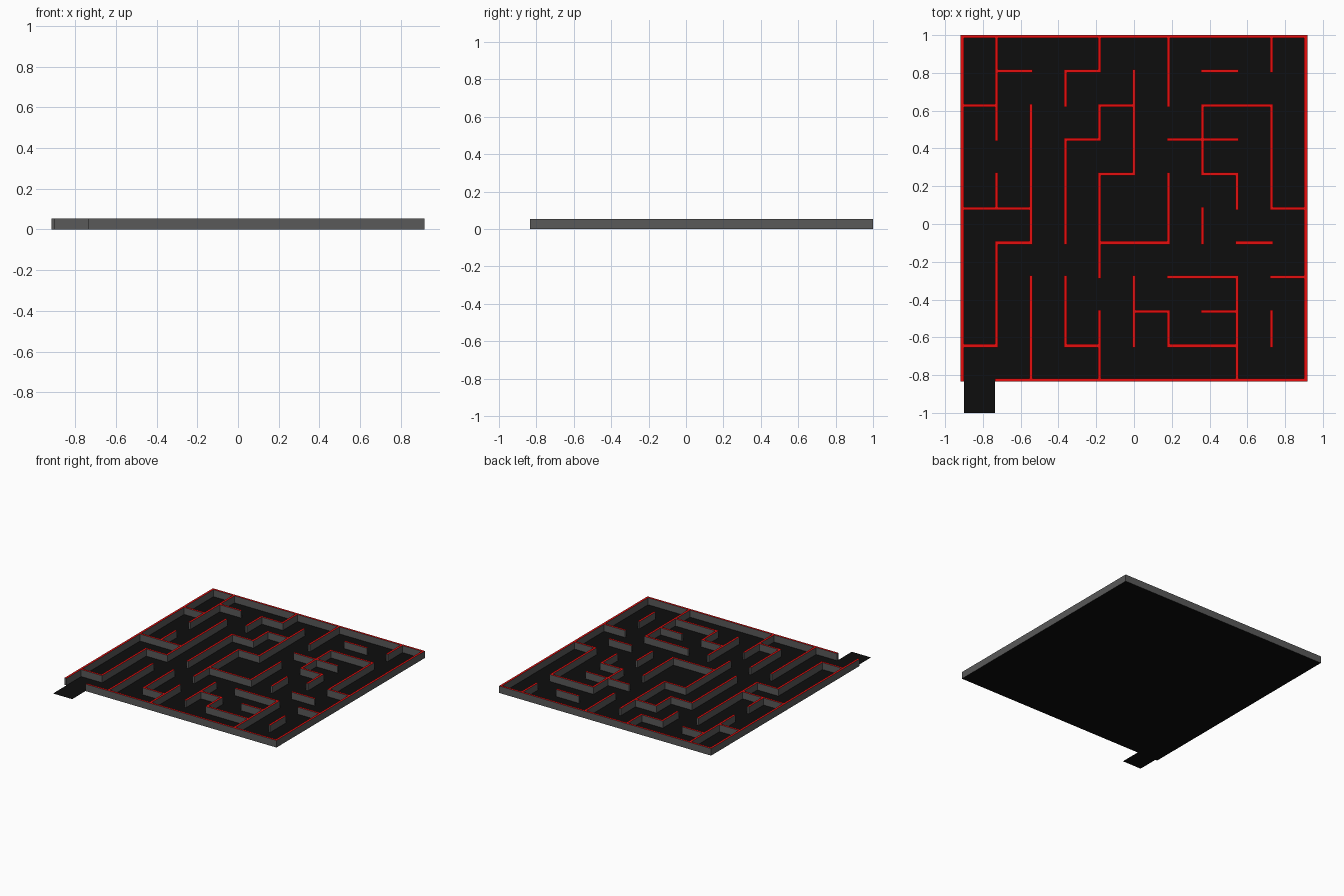
import bpy, bmesh

if "Cube" in bpy.data.objects:
    bpy.data.objects.remove(bpy.data.objects["Cube"])

N = 10           # cells per side
C = 2 / 11       # cell pitch
T = 0.0164       # wall thickness
H = 0.055        # wall height
TOP = 1 - T / 2  # centre line of the back wall


def material(name, rgb):
    m = bpy.data.materials.new(name)
    m.diffuse_color = (*rgb, 1)
    m.use_nodes = True
    m.node_tree.nodes["Principled BSDF"].inputs["Base Color"].default_value = m.diffuse_color
    return m


def finish(bm, name, *mats):
    me = bpy.data.meshes.new(name)
    bm.to_mesh(me)
    bm.free()
    for m in mats:
        me.materials.append(m)
    ob = bpy.data.objects.new(name, me)
    bpy.context.collection.objects.link(ob)
    return ob


black = material("floor_black", (0.004, 0.004, 0.004))
grey = material("wall_grey", (0.1, 0.1, 0.1))
red = material("wall_top_red", (0.8, 0.004, 0.004))

# Wall runs: grid line -> (start, end) in cells; rows count from the back
columns = {
    0: [(0, 10)], 1: [(0, 3), (4, 5), (6, 9)], 2: [(2, 6), (7, 10)],
    3: [(1, 2), (3, 6), (7, 9)], 4: [(0, 1), (2, 3), (4, 7), (8, 10)],
    5: [(1, 4), (7, 9)], 6: [(0, 2), (4, 6), (8, 9)], 7: [(2, 4), (5, 6)],
    8: [(4, 5), (7, 10)], 9: [(0, 1), (2, 5), (8, 9)], 10: [(0, 10)],
}
rows = {
    0: [(0, 10)], 1: [(1, 2), (3, 4), (7, 8)], 2: [(0, 1), (4, 5), (7, 9)],
    3: [(3, 4), (6, 8)], 4: [(4, 5), (7, 8)], 5: [(0, 2), (9, 10)],
    6: [(1, 2), (4, 6), (8, 9)], 7: [(6, 8), (9, 10)], 8: [(5, 6), (7, 8)],
    9: [(0, 1), (3, 4), (6, 8)], 10: [(1, 10)],
}
filled = set()
for i, runs in columns.items():
    for a, b in runs:
        filled |= {(2 * i, k) for k in range(2 * a, 2 * b + 1)}
for j, runs in rows.items():
    for a, b in runs:
        filled |= {(k, 2 * j) for k in range(2 * a, 2 * b + 1)}


# Maze walls: plan of strips and corners, extruded up as one clean shell
def edge(k):
    return (k // 2) * C + (T / 2 if k % 2 else -T / 2)


bm = bmesh.new()
verts = {}


def corner(i, j):
    if (i, j) not in verts:
        verts[i, j] = bm.verts.new((edge(i) - N * C / 2, TOP - edge(j), 0))
    return verts[i, j]


for i, j in sorted(filled):
    bm.faces.new([corner(i, j + 1), corner(i + 1, j + 1), corner(i + 1, j), corner(i, j)])
ext = bmesh.ops.extrude_face_region(bm, geom=bm.faces[:])
bmesh.ops.translate(bm, vec=(0, 0, H),
                    verts=[g for g in ext["geom"] if isinstance(g, bmesh.types.BMVert)])
bmesh.ops.recalc_face_normals(bm, faces=bm.faces[:])
bm.normal_update()
under = []
for f in bm.faces:
    z = f.calc_center_median().z
    f.material_index = 1 if z > H * 0.9 else 0
    if z < H * 0.1:
        under.append(f)
# The floor sheet closes the underside
bmesh.ops.delete(bm, geom=under, context='FACES_ONLY')
finish(bm, "maze_walls", grey, red)


# Flat floor sheets
def sheet(name, x0, x1, y0, y1):
    b = bmesh.new()
    b.faces.new([b.verts.new(p) for p in
                 ((x0, y0, 0), (x1, y0, 0), (x1, y1, 0), (x0, y1, 0))])
    finish(b, name, black)


half = N * C / 2 + T / 2
front = TOP - N * C - T / 2
sheet("maze_floor", -half, half, front, 1)
sheet("entrance_tile", -half + T, -half + C, -1, front)
